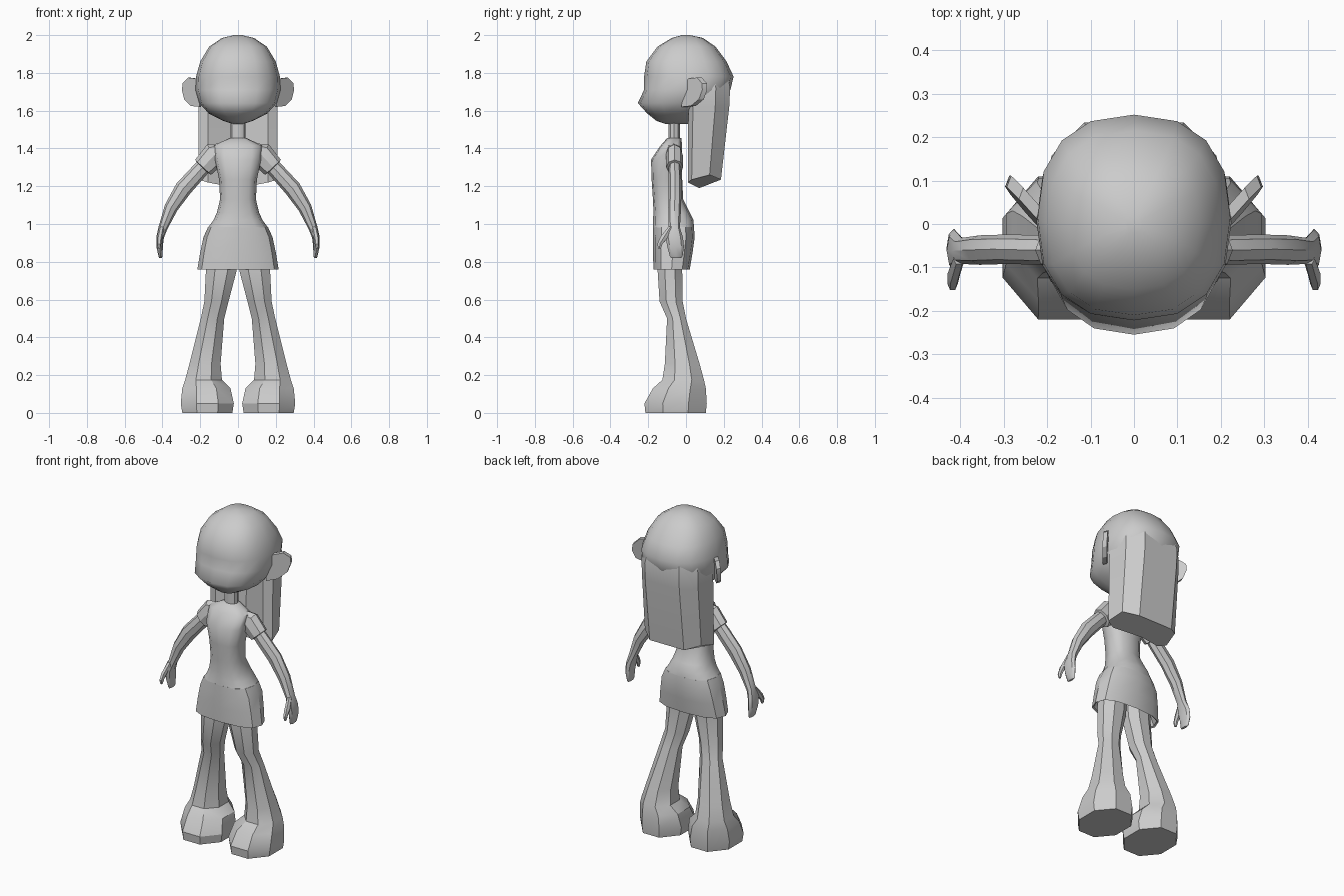
import bpy, bmesh, math
from math import sin, cos, pi
from mathutils import Vector

if "Cube" in bpy.data.objects:
    bpy.data.objects.remove(bpy.data.objects["Cube"])

grey = bpy.data.materials.new("plain grey")
grey.use_nodes = True
COLOUR = (0.6, 0.6, 0.6, 1)
grey.diffuse_color = COLOUR
grey.node_tree.nodes["Principled BSDF"].inputs["Base Color"].default_value = COLOUR


def ring(z, x0, x1, y0, y1, n=16, power=2.4, half=False):
    """Rounded horizontal section filling the given box."""
    pts = []
    for i in range(n):
        a = 2 * pi * (i + (0.5 if half else 0)) / n
        c, s = cos(a), sin(a)
        pts.append([math.copysign(abs(c) ** (2 / power), c),
                    math.copysign(abs(s) ** (2 / power), s)])
    m = max(p[0] for p in pts)
    return [Vector(((x0 + x1) / 2 + p[0] / m * (x1 - x0) / 2,
                    (y0 + y1) / 2 + p[1] / m * (y1 - y0) / 2, z)) for p in pts]


def tube(path, n=8):
    """Oval sections along a path in the xz plane: x, y, z, thickness, depth."""
    rings = []
    for i, (x, y, z, r, d) in enumerate(path):
        a, b = path[max(i - 1, 0)], path[min(i + 1, len(path) - 1)]
        across = Vector((a[2] - b[2], 0, b[0] - a[0])).normalized()
        rings.append([Vector((x, y, z)) + across * (r * cos(t)) + Vector((0, d * sin(t), 0))
                      for t in (2 * pi * k / n for k in range(n))])
    return rings


def loft(name, rings, angle=35, mirror=False):
    bm = bmesh.new()
    loops = [[bm.verts.new(p) for p in r] for r in rings]
    n = len(loops[0])
    for a, b in zip(loops, loops[1:]):
        for i in range(n):
            j = (i + 1) % n
            bm.faces.new((a[i], a[j], b[j], b[i]))
    bm.faces.new(loops[0][::-1])
    bm.faces.new(loops[-1])
    bmesh.ops.recalc_face_normals(bm, faces=bm.faces)
    mesh = bpy.data.meshes.new(name)
    bm.to_mesh(mesh)
    bm.free()
    mesh.materials.append(grey)
    ob = bpy.data.objects.new(name, mesh)
    bpy.context.collection.objects.link(ob)
    bpy.ops.object.select_all(action='DESELECT')
    ob.select_set(True)
    bpy.context.view_layer.objects.active = ob
    bpy.ops.object.shade_smooth_by_angle(angle=math.radians(angle))
    if mirror:
        ob.modifiers.new("mirror", 'MIRROR').use_mirror_merge = False
    return ob


# Head: height, half width, front, back
head = [(1.53, .03, -.11, .02), (1.545, .075, -.155, .06), (1.585, .155, -.205, .14),
        (1.64, .205, -.255, .2), (1.71, .225, -.222, .235), (1.78, .222, -.222, .252),
        (1.86, .2, -.21, .215), (1.94, .152, -.15, .155), (1.985, .085, -.075, .09),
        (2.0, .02, -.02, .02)]
loft("head", [ring(z, -w, w, f, b) for z, w, f, b in head], 70)

# Long straight hair hanging behind the neck
half = [(.16, .01, 1.22), (.21, .03, 1.235), (.19, .125, 1.26), (.115, .185, 1.235)]
low = [(0, .07, 1.19)] + half + [(-x, y, z) for x, y, z in half[::-1]]


def hair_ring(z, back, grow):
    return [Vector((x * grow, y + back * (y / .19), z)) for x, y, _ in low]


loft("hair", [[Vector(p) for p in low], hair_ring(1.62, .045, 1.0),
              hair_ring(1.72, .05, 1.0), hair_ring(1.79, .035, .92)], 25)

# Ears: thin rounded plates sweeping back from the head
outline = [(.2, 1.62), (.245, 1.625), (.28, 1.66), (.292, 1.71),
           (.288, 1.745), (.26, 1.775), (.22, 1.77), (.2, 1.74)]


def ear_side(dx, dy):
    return [Vector((x + dx, -.01 + (x - .2) * 1.1 + (z - 1.62) * .1 + dy, z)) for x, z in outline]


loft("ears", [ear_side(.005, -.014), ear_side(-.005, .012)], 30, mirror=True)

# Neck and torso
loft("neck", [ring(z, -.04, .04, -.095, -.03, 10, 2) for z in (1.42, 1.56)])
torso = [(.98, .16, -.176, .042), (1.02, .13, -.175, .04), (1.06, .112, -.172, .02),
         (1.13, .095, -.175, -.015), (1.235, .1, -.182, -.02), (1.34, .122, -.185, -.02),
         (1.415, .13, -.135, -.02), (1.455, .045, -.1, -.025)]
loft("torso", [ring(z, -w, w, f, b, 12, 2.6) for z, w, f, b in torso], 50)

# Skirt, with a hem turned up inside
skirt = [(.85, .17, -.15, .0), (.765, .205, -.165, .015), (.76, .215, -.172, .02),
         (.85, .2, -.175, .035), (.93, .183, -.176, .046), (.985, .158, -.176, .042)]
loft("skirt", [ring(z, -w, w, f, b, 12, 2.6) for z, w, f, b in skirt], 30)

# Legs: flared trousers running into broad shoes
leg = [(0, .03, .295, -.215, .105), (.05, .022, .303, -.22, .11), (.13, .04, .295, -.175, .105),
       (.175, .085, .28, -.125, .095), (.26, .092, .257, -.112, .072), (.5, .073, .197, -.1, 0),
       (.59, .05, .178, -.14, -.018), (.75, .008, .17, -.15, -.02), (.84, .005, .165, -.15, -.02)]
loft("legs", [ring(*r, 8, 2, True) for r in leg], 30, mirror=True)

# Sleeves, arms and hands
sleeve = [(.06, -.065, 1.385, .045, .04), (.125, -.062, 1.365, .068, .045),
          (.185, -.06, 1.3, .058, .045), (.188, -.06, 1.297, .03, .03)]
loft("sleeves", tube(sleeve), 30, mirror=True)
arm = [(.15, -.06, 1.34, .04, .03), (.21, -.06, 1.275, .043, .034), (.29, -.058, 1.187, .045, .034),
       (.355, -.06, 1.085, .036, .034), (.397, -.062, .98, .024, .03), (.412, -.062, .93, .02, .046),
       (.415, -.055, .88, .017, .044), (.41, -.052, .83, .011, .034), (.409, -.052, .82, .007, .026)]
loft("arms", tube(arm), 30, mirror=True)
thumb = [(.403, -.08, .985, .014, .014), (.415, -.115, .93, .015, .024),
         (.418, -.138, .895, .012, .016), (.418, -.14, .87, .007, .008)]
loft("thumbs", tube(thumb, 6), 30, mirror=True)
